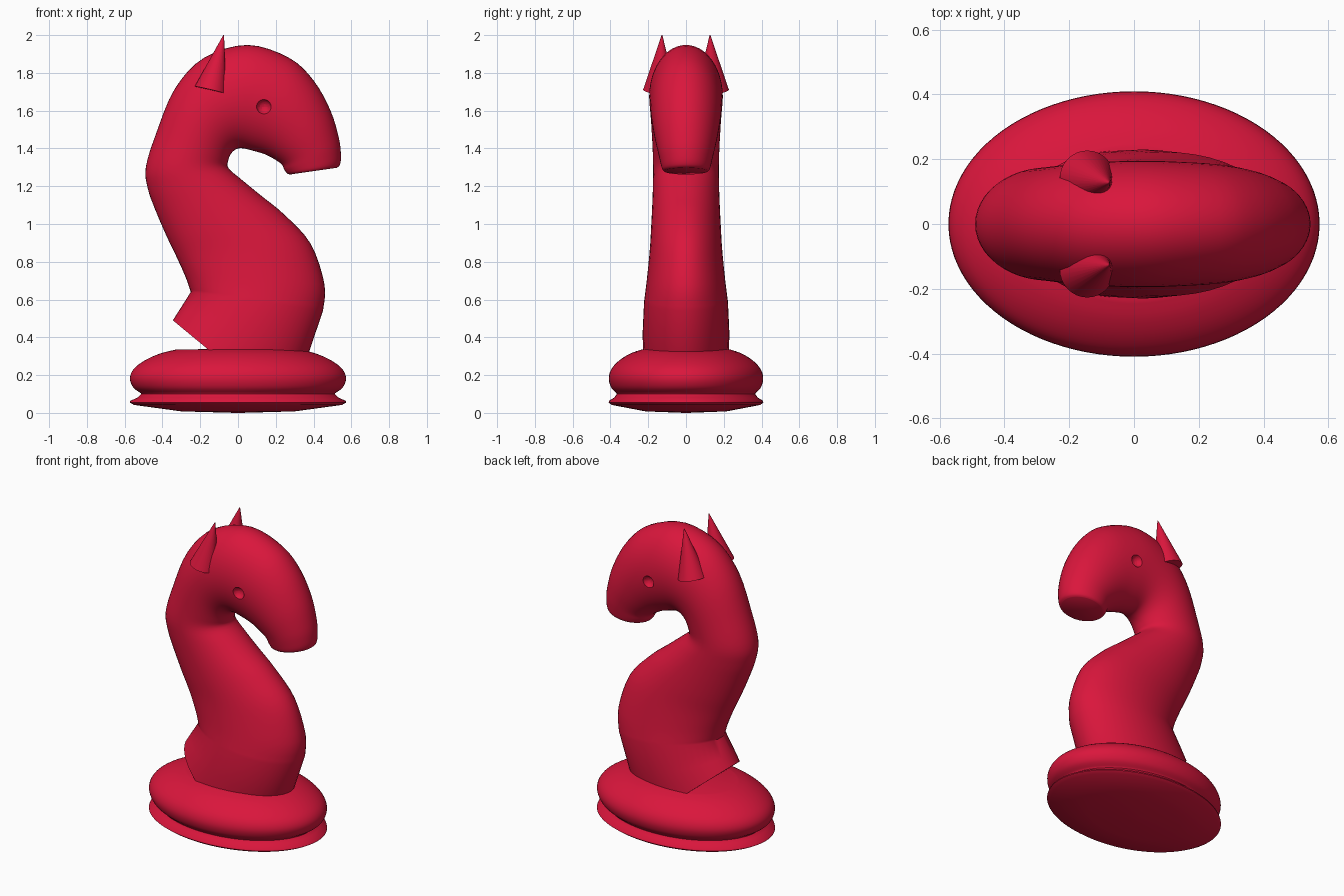
import bpy, bmesh, math
from mathutils import Vector

if "Cube" in bpy.data.objects:
    bpy.data.objects.remove(bpy.data.objects["Cube"])

crimson = bpy.data.materials.new("crimson")
crimson.diffuse_color = (0.7, 0.008, 0.045, 1)
crimson.use_nodes = True
crimson.node_tree.nodes["Principled BSDF"].inputs["Base Color"].default_value = crimson.diffuse_color


def finish(bm, name, angle=40):
    bmesh.ops.recalc_face_normals(bm, faces=bm.faces)
    me = bpy.data.meshes.new(name)
    bm.to_mesh(me)
    bm.free()
    ob = bpy.data.objects.new(name, me)
    bpy.context.collection.objects.link(ob)
    me.materials.append(crimson)
    smooth(ob, angle)
    return ob


def smooth(ob, angle):
    bpy.ops.object.select_all(action='DESELECT')
    bpy.context.view_layer.objects.active = ob
    ob.select_set(True)
    bpy.ops.object.shade_smooth_by_angle(angle=math.radians(angle))


def spline(pts, steps):
    """Catmull-Rom through tuples of any length."""
    p = [pts[0]] + pts + [pts[-1]]
    out = []
    for i in range(1, len(p) - 2):
        for s in range(steps):
            t = s / steps
            out.append(tuple(
                0.5 * (2 * b + (c - a) * t + (2 * a - 5 * b + 4 * c - d) * t * t
                       + (3 * b - a - 3 * c + d) * t ** 3)
                for a, b, c, d in zip(p[i - 1], p[i], p[i + 1], p[i + 2])))
    return out + [pts[-1]]


def bridge_rings(bm, rings):
    for a, b in zip(rings, rings[1:]):
        n = len(a)
        for i in range(n):
            j = (i + 1) % n
            bm.faces.new((a[i], a[j], b[j], b[i]))
    bm.faces.new(rings[0])
    bm.faces.new(rings[-1])


# Oval base: turned profile (radius, height), squashed in y
profile = [(0.3, 0.008), (0.55, 0.042), (0.573, 0.055), (0.57, 0.064), (0.53, 0.082), (0.512, 0.1)]
profile += spline([(0.515, 0.105), (0.555, 0.135), (0.572, 0.185), (0.55, 0.235),
                   (0.49, 0.28), (0.41, 0.315), (0.33, 0.335)], 4)
profile = [(0.01, 0.0)] + profile + [(0.02, 0.34)]
bm = bmesh.new()
N = 96
bridge_rings(bm, [[bm.verts.new((r * math.cos(math.tau * i / N),
                                 0.715 * r * math.sin(math.tau * i / N), z))
                   for i in range(N)] for r, z in profile])
finish(bm, "base", 50)

# Neck and head: oval sections (back x, back z, front x, front z, half width)
flare = [(-0.345, 0.49, 0.20, 0.04, 0.225), (-0.31, 0.545, 0.365, 0.29, 0.23)]
neck = [(-0.25, 0.64, 0.45, 0.54, 0.222),
        (-0.278, 0.72, 0.458, 0.68, 0.208),
        (-0.325, 0.825, 0.385, 0.895, 0.192),
        (-0.38, 0.94, 0.245, 1.05, 0.184),
        (-0.44, 1.08, 0.12, 1.152, 0.178),
        (-0.478, 1.19, 0.025, 1.23, 0.175),
        (-0.488, 1.30, -0.05, 1.295, 0.174),
        (-0.435, 1.475, -0.052, 1.335, 0.177),
        (-0.335, 1.715, -0.035, 1.375, 0.185),
        (-0.18, 1.88, -0.005, 1.398, 0.192),
        (0.05, 1.948, 0.03, 1.40, 0.195),
        (0.27, 1.88, 0.09, 1.385, 0.19),
        (0.40, 1.76, 0.14, 1.37, 0.182),
        (0.49, 1.60, 0.19, 1.345, 0.167),
        (0.535, 1.45, 0.232, 1.315, 0.148),
        (0.545, 1.36, 0.245, 1.288, 0.135),
        (0.54, 1.315, 0.26, 1.268, 0.126),
        (0.525, 1.298, 0.275, 1.262, 0.115)]
bm = bmesh.new()
M = 48
rings = []
for bx, bz, fx, fz, w in flare + spline(neck, 4):
    a, b = Vector((bx, 0, bz)), Vector((fx, 0, fz))
    mid, half = (a + b) / 2, (b - a) / 2
    rings.append([bm.verts.new(mid + half * math.cos(math.tau * i / M)
                               + Vector((0, w * math.sin(math.tau * i / M), 0)))
                  for i in range(M)])
bridge_rings(bm, rings)
body = finish(bm, "neck_and_head", 45)

# Eye sockets: shallow dimples cut on both sides
for side in (-1, 1):
    bpy.ops.mesh.primitive_uv_sphere_add(segments=24, ring_count=16, radius=0.04,
                                         location=(0.137, side * 0.2, 1.62))
    cutter = bpy.context.object
    cutter.name = "eye_cutter"
    cutter.hide_render = True
    cutter.data.materials.append(crimson)
    mod = body.modifiers.new("eye", 'BOOLEAN')
    mod.operation = 'DIFFERENCE'
    mod.solver = 'EXACT'
    mod.object = cutter
    bpy.context.view_layer.objects.active = body
    bpy.ops.object.modifier_apply(modifier=mod.name)
    bpy.data.objects.remove(cutter)
smooth(body, 45)

# Ears: leaning cones
for side, label in ((-1, "right"), (1, "left")):
    foot = Vector((-0.145, side * 0.14, 1.708))
    tip = Vector((-0.076, side * 0.127, 2.0))
    axis = tip - foot
    bm = bmesh.new()
    bmesh.ops.create_cone(bm, cap_ends=True, segments=32, radius1=0.087, radius2=0.002,
                          depth=axis.length)
    bmesh.ops.rotate(bm, verts=bm.verts, cent=(0, 0, 0),
                     matrix=Vector((0, 0, 1)).rotation_difference(axis).to_matrix())
    bmesh.ops.translate(bm, verts=bm.verts, vec=(foot + tip) / 2)
    finish(bm, label + "_ear")
